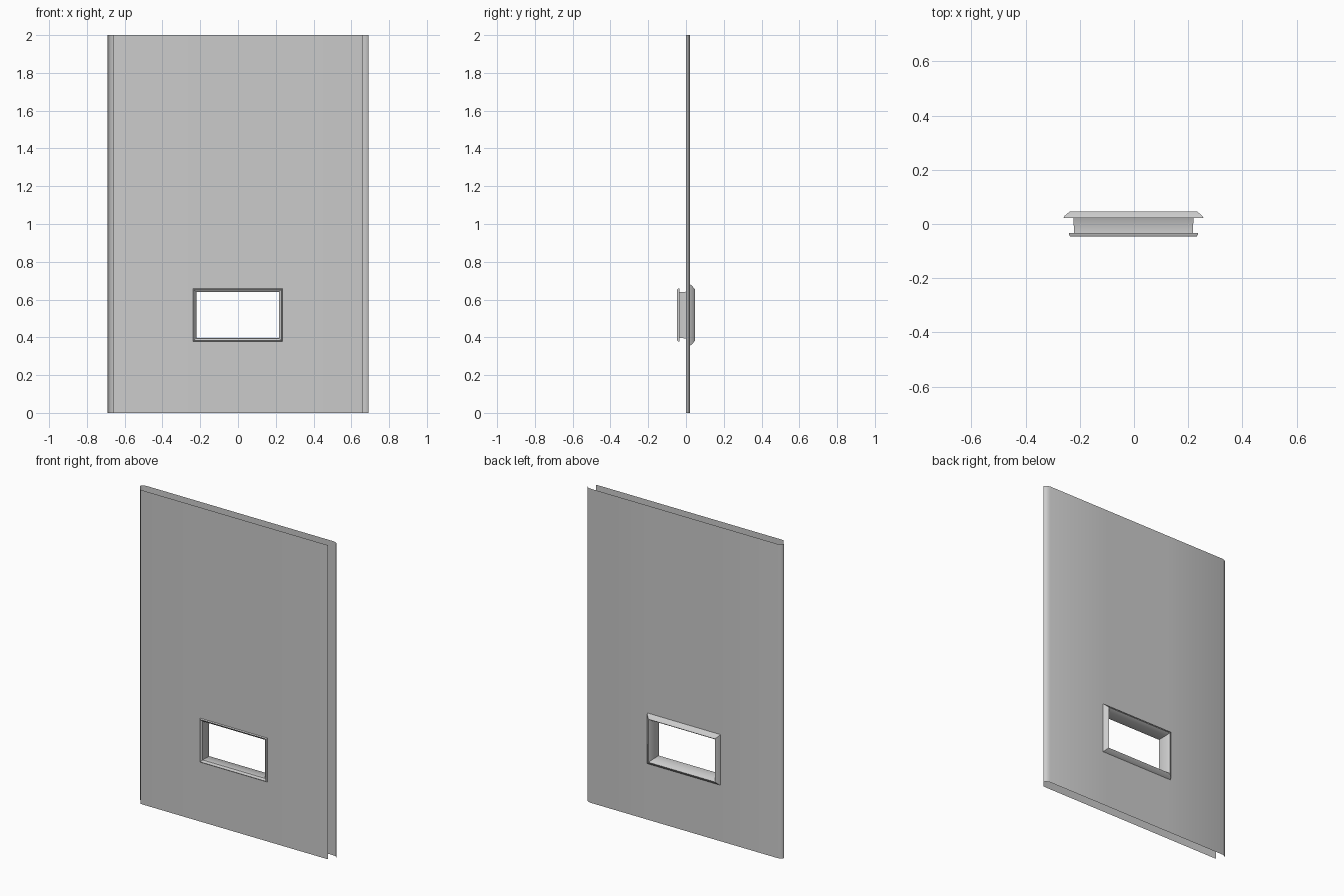
import bpy

if "Cube" in bpy.data.objects:
    bpy.data.objects.remove(bpy.data.objects["Cube"])

CX, CZ = -0.002, 0.518      # window centre
HX, HZ = 0.222, 0.125       # half size of the clear opening
HEIGHT = 2.0


def make_object(name, verts, faces):
    mesh = bpy.data.meshes.new(name)
    mesh.from_pydata(verts, [], faces)
    mesh.update()
    obj = bpy.data.objects.new(name, mesh)
    bpy.context.collection.objects.link(obj)
    bpy.context.view_layer.objects.active = obj
    obj.select_set(True)
    bpy.ops.object.shade_smooth_by_angle(angle=0.6)
    obj.select_set(False)
    return obj


def sheet(name, edge, y, gap, flip):
    """Thin upright sheet: mirrored edge profile, with a window opening."""
    left = [(-x, py) for x, py in edge]
    right = [(x, py) for x, py in reversed(edge)]
    hole = [(CX - HX - gap, y), (CX + HX + gap, y)]
    profile = left + hole + right
    zs = [0, CZ - HZ - gap, CZ + HZ + gap, HEIGHT]
    n = len(profile)
    verts = [(x, py, z) for z in zs for x, py in profile]
    faces = []
    for r in range(3):
        for c in range(n - 1):
            if r == 1 and c == len(left):
                continue        # window opening
            a = r * n + c
            f = (a, a + 1, a + n + 1, a + n)
            faces.append(f[::-1] if flip else f)
    return make_object(name, verts, faces)


# Front sheet, nearly flat, slightly narrower than the back
sheet("front_sheet", [(0.66, -0.039), (0.645, -0.041)], -0.041, 0.006, False)

# Back sheet with its side edges turned towards the front
sheet("back_sheet", [(0.69, 0.0), (0.687, 0.009), (0.678, 0.016), (0.66, 0.022)],
      0.022, 0.006, True)

# Window frame: one profile (outset, y) swept round the rectangular opening
profile = [(0.016, -0.034), (0.015, -0.041), (0.010, -0.047), (-0.002, -0.038),
           (-0.003, -0.030), (0.0, 0.030), (0.012, 0.047), (0.032, 0.030),
           (0.036, 0.022)]
corners = [(-1, -1), (1, -1), (1, 1), (-1, 1)]
verts = [(CX + sx * (HX + o), y, CZ + sz * (HZ + o))
         for o, y in profile for sx, sz in corners]
faces = [(4 * r + c, 4 * r + (c + 1) % 4, 4 * r + 4 + (c + 1) % 4, 4 * r + 4 + c)
         for r in range(len(profile) - 1) for c in range(4)]
make_object("window_frame", verts, [f[::-1] for f in faces])
